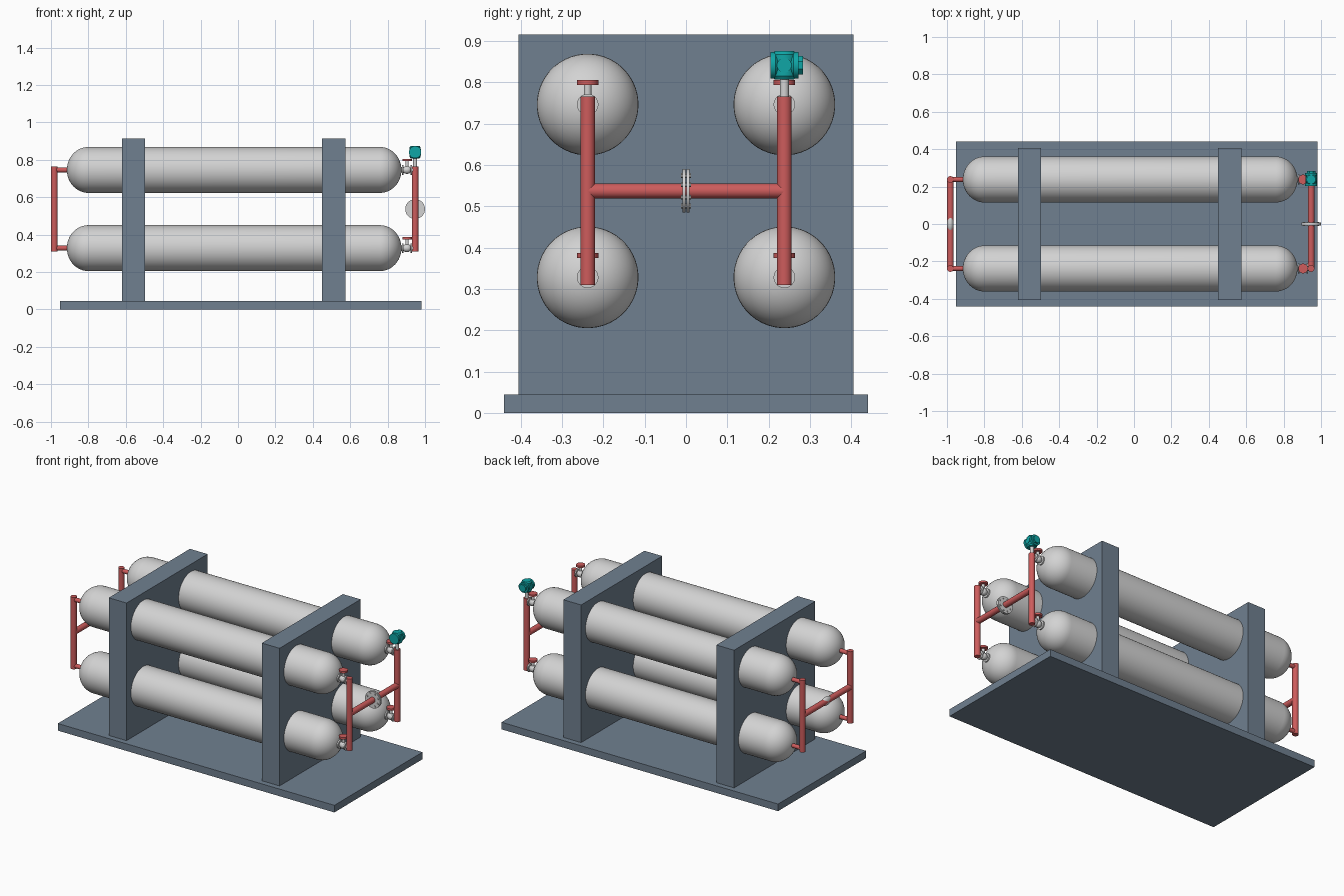
import bpy, bmesh, math
from mathutils import Vector

cube = bpy.data.objects.get("Cube")
if cube:
    bpy.data.objects.remove(cube, do_unlink=True)


def material(name, rgb):
    m = bpy.data.materials.new(name)
    m.use_nodes = True
    m.diffuse_color = (*rgb, 1)
    m.node_tree.nodes["Principled BSDF"].inputs["Base Color"].default_value = (*rgb, 1)
    return m


SLATE = material("slate grey", (0.162, 0.216, 0.279))
STEEL = material("light grey", (0.651, 0.651, 0.651))
RED = material("pipe red", (0.61, 0.107, 0.107))
TEAL = material("teal", (0.005, 0.38, 0.38))


def finish(name, bm, mat, smooth=True):
    bmesh.ops.recalc_face_normals(bm, faces=bm.faces)
    mesh = bpy.data.meshes.new(name)
    bm.to_mesh(mesh)
    bm.free()
    mesh.materials.append(mat)
    ob = bpy.data.objects.new(name, mesh)
    bpy.context.collection.objects.link(ob)
    if smooth:
        bpy.ops.object.select_all(action='DESELECT')
        ob.select_set(True)
        bpy.context.view_layer.objects.active = ob
        bpy.ops.object.shade_smooth_by_angle(angle=math.radians(35))
    return ob


def box(name, lo, hi, mat):
    lo, hi = Vector(lo), Vector(hi)
    bm = bmesh.new()
    bmesh.ops.create_cube(bm, size=1)
    bmesh.ops.scale(bm, vec=hi - lo, verts=bm.verts)
    bmesh.ops.translate(bm, vec=(lo + hi) / 2, verts=bm.verts)
    return finish(name, bm, mat, False)


def lathe(name, profile, origin, axis, mat, sides=24):
    """Revolve (distance, radius) pairs about an axis through origin."""
    bm = bmesh.new()
    rows = []
    for d, r in profile:
        rows.append([bm.verts.new((r * math.cos(a), r * math.sin(a), d))
                     for a in (2 * math.pi * (i + 0.5) / sides for i in range(sides))])
    for a, b in zip(rows, rows[1:]):
        for i in range(sides):
            j = (i + 1) % sides
            bm.faces.new((a[i], a[j], b[j], b[i]))
    bm.faces.new(rows[0])
    bm.faces.new(rows[-1])
    turn = Vector((0, 0, 1)).rotation_difference(Vector(axis)).to_matrix()
    bmesh.ops.rotate(bm, matrix=turn, verts=bm.verts)
    bmesh.ops.translate(bm, vec=origin, verts=bm.verts)
    return finish(name, bm, mat)


def rod(name, a, b, r, mat, sides=24):
    a, b = Vector(a), Vector(b)
    return lathe(name, [(0, r), ((b - a).length, r)], a, (b - a).normalized(), mat, sides)


X, Y, Z = (1, 0, 0), (0, 1, 0), (0, 0, 1)
TANK_Y, LOW, HIGH, MID = 0.238, 0.328, 0.746, 0.537
TANK_R, TANK_L, TANK_END = 0.123, -0.915, 0.874
LEFT_X, RIGHT_X, PIPE_R, VALVE_X = -0.982, 0.947, 0.018, 0.904

# Base and upright supports
box("base_plate", (-0.952, -0.44, 0), (0.982, 0.44, 0.045), SLATE)
for name, x in (("support_a", -0.62), ("support_b", 0.45)):
    box(name, (x, -0.405, 0.045), (x + 0.124, 0.405, 0.915), SLATE)

# Tank outline with domed ends
steps = 12
dome = [(1 - math.cos(t), max(math.sin(t), 0.01))
        for t in (math.pi / 2 * i / steps for i in range(steps + 1))]
depth = 0.115
outline = [(TANK_L + depth * d, TANK_R * r) for d, r in dome]
outline += [(TANK_END - depth * d, TANK_R * r) for d, r in reversed(dome)]

# Valve body: flange, neck, bulge, neck, flange
valve = [(0.866, 0.015), (0.876, 0.015), (0.876, 0.026), (0.884, 0.026), (0.884, 0.014),
         (0.892, 0.019), (0.904, 0.022), (0.916, 0.019), (0.921, 0.014),
         (0.921, 0.026), (0.929, 0.026), (0.929, 0.014), (0.94, 0.014)]

for side, y in (("front", -TANK_Y), ("back", TANK_Y)):
    for level, z in (("lower", LOW), ("upper", HIGH)):
        tag = f"{side}_{level}"
        lathe("tank_" + tag, outline, (0, y, z), X, STEEL, 48)
        rod("inlet_" + tag, (LEFT_X, y, z), (TANK_L + 0.02, y, z), 0.013, RED)
        lathe("valve_" + tag, valve, (0, y, z), X, STEEL)
        rod("valve_stem_" + tag, (VALVE_X, y, z), (VALVE_X, y, z + 0.05), 0.009, STEEL, 16)
        rod("valve_handle_" + tag, (VALVE_X, y, z + 0.047), (VALVE_X, y, z + 0.059), 0.026, RED)
    # Upright manifold pipes
    for end, x in (("inlet", LEFT_X), ("outlet", RIGHT_X)):
        rod(f"{end}_riser_{side}", (x, y, 0.31), (x, y, 0.765), PIPE_R, RED)

# Cross pipes
for end, x in (("inlet", LEFT_X), ("outlet", RIGHT_X)):
    rod(end + "_cross_pipe", (x, -TANK_Y, MID), (x, TANK_Y, MID), PIPE_R, RED)

# Flange pair with bolts on the outlet cross pipe
for s in (-1, 1):
    rod("outlet_flange", (RIGHT_X, s * 0.001, MID), (RIGHT_X, s * 0.008, MID), 0.053, STEEL, 32)
for i in range(8):
    a = math.pi * (i + 0.5) / 4
    bx, bz = RIGHT_X + 0.04 * math.cos(a), MID + 0.04 * math.sin(a)
    rod("flange_bolt", (bx, -0.012, bz), (bx, 0.012, bz), 0.006, STEEL, 6)

# Oval coupling on the inlet cross pipe
bm = bmesh.new()
bmesh.ops.create_uvsphere(bm, u_segments=24, v_segments=12, radius=1)
bmesh.ops.scale(bm, vec=(0.018, 0.045, 0.026), verts=bm.verts)
bmesh.ops.translate(bm, vec=(LEFT_X, 0, MID), verts=bm.verts)
finish("inlet_coupling", bm, STEEL)

# Transmitter on top of the back outlet riser
HEAD_Z = 0.841
rod("transmitter_stem", (RIGHT_X, TANK_Y, 0.76), (RIGHT_X, TANK_Y, 0.815), 0.011, STEEL, 16)
lathe("transmitter_housing",
      [(-0.034, 0.033), (-0.022, 0.033), (-0.016, 0.027), (0.016, 0.027),
       (0.022, 0.033), (0.034, 0.033)], (RIGHT_X, TANK_Y, HEAD_Z), Y, TEAL, 16)
lathe("transmitter_core", [(-0.034, 0.024), (-0.026, 0.03), (0.026, 0.03), (0.034, 0.024)],
      (RIGHT_X, TANK_Y, HEAD_Z), Z, TEAL, 16)
rod("transmitter_cap", (RIGHT_X, TANK_Y + 0.03, HEAD_Z), (RIGHT_X, TANK_Y + 0.045, HEAD_Z),
    0.024, TEAL, 8)
rod("transmitter_dial", (RIGHT_X - 0.031, TANK_Y, HEAD_Z), (RIGHT_X + 0.031, TANK_Y, HEAD_Z),
    0.018, TEAL, 16)
